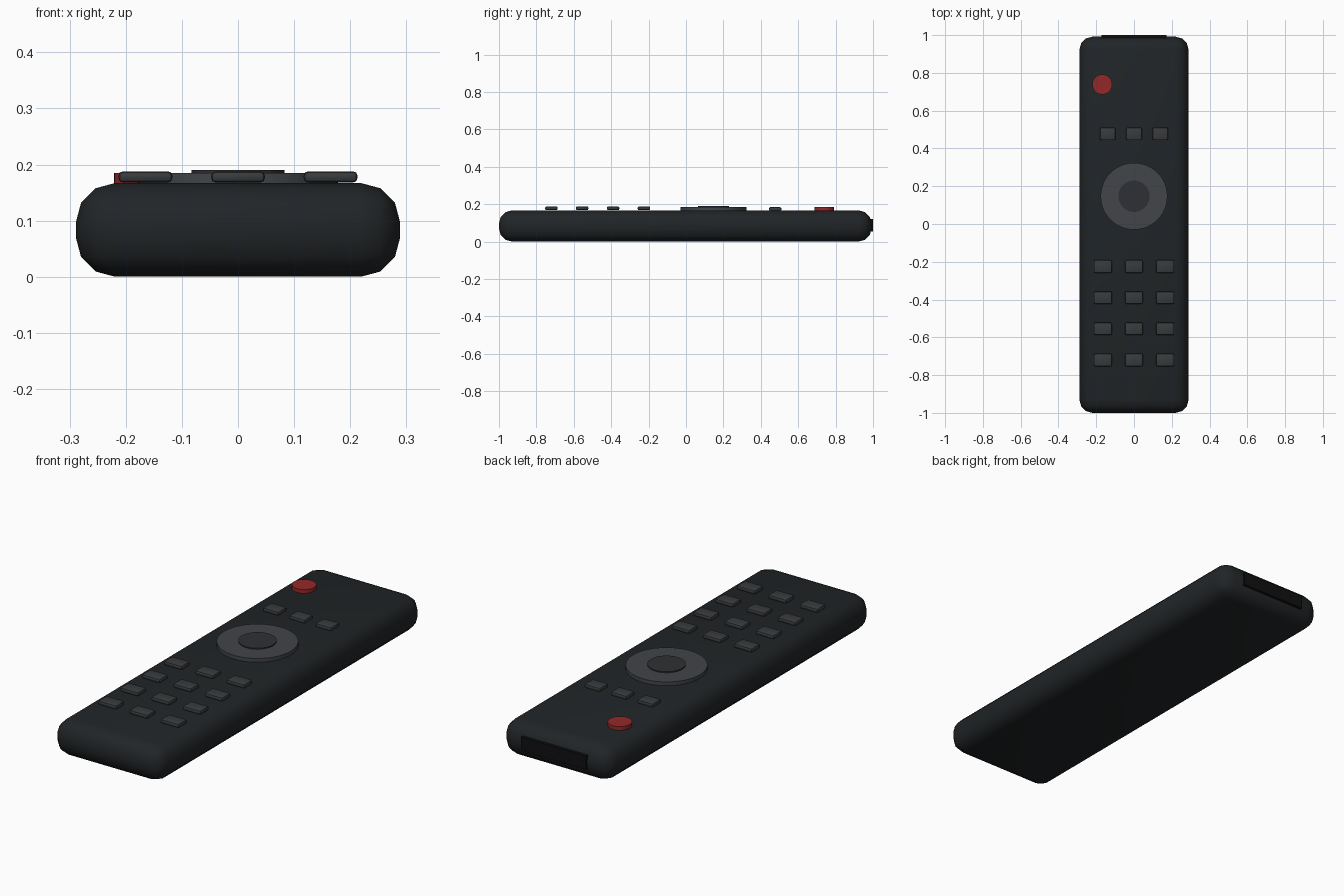
import bpy
from math import radians

if "Cube" in bpy.data.objects:
    bpy.data.objects.remove(bpy.data.objects["Cube"])


def material(name, r, g, b):
    m = bpy.data.materials.new(name)
    m.diffuse_color = (r, g, b, 1)
    m.use_nodes = True
    m.node_tree.nodes["Principled BSDF"].inputs["Base Color"].default_value = m.diffuse_color
    return m


SHELL = material("shell_black", 0.015, 0.018, 0.020)
KEY = material("key_grey", 0.040, 0.043, 0.046)
RING = material("ring_grey", 0.055, 0.058, 0.065)
HUB = material("hub_grey", 0.028, 0.030, 0.033)
RED = material("power_red", 0.30, 0.022, 0.022)
WINDOW = material("window_black", 0.005, 0.005, 0.006)


def finish(obj, name, mat):
    obj.name = name
    obj.data.materials.append(mat)
    bpy.ops.object.shade_smooth_by_angle(angle=radians(40))
    return obj


def box(name, x, y, z0, z1, sx, sy, mat, bevel=0.0, segments=3):
    bpy.ops.mesh.primitive_cube_add(size=1, location=(x, y, (z0 + z1) / 2))
    obj = bpy.context.object
    obj.scale = (sx, sy, z1 - z0)
    bpy.ops.object.transform_apply(location=False, rotation=False, scale=True)
    if bevel:
        mod = obj.modifiers.new("rounding", "BEVEL")
        mod.width = bevel
        mod.segments = segments
        bpy.ops.object.modifier_apply(modifier=mod.name)
    return finish(obj, name, mat)


def disc(name, x, y, z0, z1, radius, mat, sides=48):
    bpy.ops.mesh.primitive_cylinder_add(
        vertices=sides, radius=radius, depth=z1 - z0, location=(x, y, (z0 + z1) / 2))
    return finish(bpy.context.object, name, mat)


# Rounded shell
box("body", 0, -0.004, 0, 0.167, 0.578, 1.992, SHELL, 0.07, 3)

# Infrared window in the far end
box("infrared_window", 0, 0.985, 0.055, 0.12, 0.345, 0.03, WINDOW)

# Power button and navigation pad
disc("power_button", -0.168, 0.739, 0.155, 0.185, 0.053, RED, 32)
disc("navigation_ring", 0, 0.147, 0.155, 0.185, 0.177, RING)
disc("select_button", 0, 0.147, 0.16, 0.190, 0.083, HUB)

# Row of three function buttons
for i in range(3):
    box(f"function_button_{i + 1}", (i - 1) * 0.139, 0.477, 0.164, 0.184,
        0.083, 0.067, KEY, 0.008, 2)

# Keypad, four rows of three
for row in range(4):
    for col in range(3):
        box(f"keypad_button_{row * 3 + col + 1}", (col - 1) * 0.165, -0.225 - row * 0.165,
            0.168, 0.188, 0.096, 0.067, KEY, 0.008, 2)
